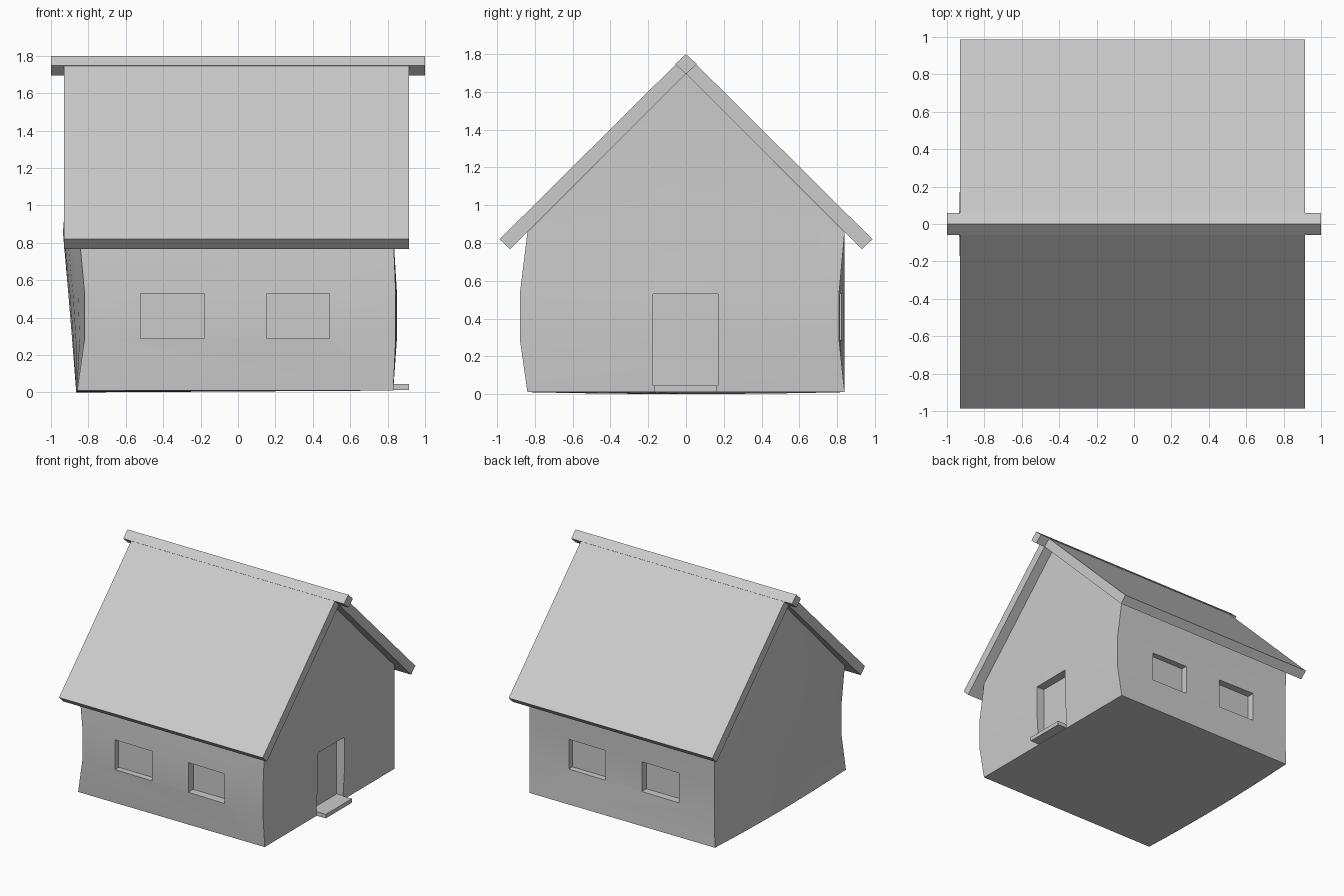
import bpy, bmesh

if "Cube" in bpy.data.objects:
    bpy.data.objects.remove(bpy.data.objects["Cube"])


def make_object(name, verts, faces):
    bm = bmesh.new()
    vs = [bm.verts.new(v) for v in verts]
    for f in faces:
        bm.faces.new([vs[i] for i in f])
    bmesh.ops.remove_doubles(bm, verts=bm.verts[:], dist=1e-5)
    bmesh.ops.recalc_face_normals(bm, faces=bm.faces[:])
    mesh = bpy.data.meshes.new(name)
    bm.to_mesh(mesh)
    bm.free()
    ob = bpy.data.objects.new(name, mesh)
    bpy.context.collection.objects.link(ob)
    return ob


def prism(name, profile, x0, x1):
    """Extrude a (y, z) profile along x."""
    n = len(profile)
    verts = [(x, y, z) for x in (x0, x1) for y, z in profile]
    faces = [list(range(n)), list(range(n, 2 * n))]
    faces += [(i, (i + 1) % n, n + (i + 1) % n, n + i) for i in range(n)]
    return make_object(name, verts, faces)


def box(name, x0, x1, y0, y1, z0, z1):
    return prism(name, [(y0, z0), (y1, z0), (y1, z1), (y0, z1)], x0, x1)


# Wonky walls: rows of corner positions, with a bulging left gable
EAVE, PEAK, COLS = 0.855, 1.695, 9
#        z     front-left x, back-left x, right x front/back, front y right, back y right, bulge
rows = [(0.01, -0.86, -0.85, 0.83, 0.83, -0.84, 0.84, 0.01),
        (0.29, -0.82, -0.845, 0.843, 0.85, -0.88, 0.81, 0.055),
        (0.53, -0.82, -0.845, 0.843, 0.85, -0.88, 0.81, 0.075),
        (EAVE, -0.85, -0.85, 0.83, 0.83, -0.84, 0.84, 0.086),
        (None, -0.85, -0.85, 0.83, 0.83, -0.84, 0.84, 0.02)]
verts, faces = [], []
for z, xfl, xbl, xfr, xbr, yf, yb, bulge in rows:
    left, right = [], []
    for i in range(COLS):
        t = i / (COLS - 1)
        hump = 4 * t * (1 - t)
        yl = -0.84 + 1.68 * t
        yr = yf + (yb - yf) * t
        zl = PEAK - abs(yl) if z is None else z
        zr = PEAK - abs(yr) if z is None else z
        if z == 0.01:
            zl -= 0.01 * hump
        left.append((xfl + (xbl - xfl) * t - bulge * hump, yl, zl))
        right.append((xfr + (xbr - xfr) * t, yr, zr))
    verts += right + left[::-1]
N = 2 * COLS
for r in range(len(rows) - 1):
    for i in range(N):
        j = (i + 1) % N
        # corner columns end at the eaves
        quad = [r * N + i, r * N + j, (r + 1) * N + j, (r + 1) * N + i]
        if r == len(rows) - 2:
            ends = (0, COLS - 1, COLS, N - 1)
            if i in ends and j in ends:
                continue
            if i in ends:
                quad = quad[:3]
            elif j in ends:
                quad = [quad[0], quad[1], quad[3]]
        faces.append(quad)
top = (len(rows) - 1) * N


def top_index(k):
    return k - N if k - top in (0, COLS - 1, COLS, N - 1) else k


for i in range(COLS - 1):
    q = (i, i + 1, N - 2 - i, N - 1 - i)
    faces.append(q)
    faces.append([top_index(top + k) for k in q])
walls = make_object("walls", verts, faces)

# Window and door recesses
cutters = [box("door_cutter", 0.775, 1.1, -0.175, 0.17, 0.045, 0.53)]
for x0, x1 in ((-0.52, -0.18), (0.155, 0.49)):
    for y0, y1 in ((-1.1, -0.80), (0.77, 1.1)):
        cutters.append(box("window_cutter", x0, x1, y0, y1, 0.287, 0.53))
bpy.context.view_layer.objects.active = walls
walls.select_set(True)
for c in cutters:
    mod = walls.modifiers.new("recess", 'BOOLEAN')
    mod.operation = 'DIFFERENCE'
    mod.solver = 'EXACT'
    mod.object = c
    bpy.ops.object.modifier_apply(modifier=mod.name)
for c in cutters:
    bpy.data.objects.remove(c)
bpy.ops.object.shade_smooth_by_angle(angle=0.5)

# Door step
box("door_step", 0.77, 0.915, -0.17, 0.165, 0.012, 0.045)

# Two roof slabs and the longer ridge beam
for side, name in ((-1, "front_roof"), (1, "back_roof")):
    prism(name, [(side * y, z) for y, z in
                 ((0.0525, 1.7475), (0, 1.695), (0.9325, 0.7675), (0.987, 0.82))],
          -0.93, 0.915)
prism("ridge_beam", [(0, 1.80), (0.0575, 1.7475), (0, 1.695), (-0.0575, 1.7475)], -1, 1)
